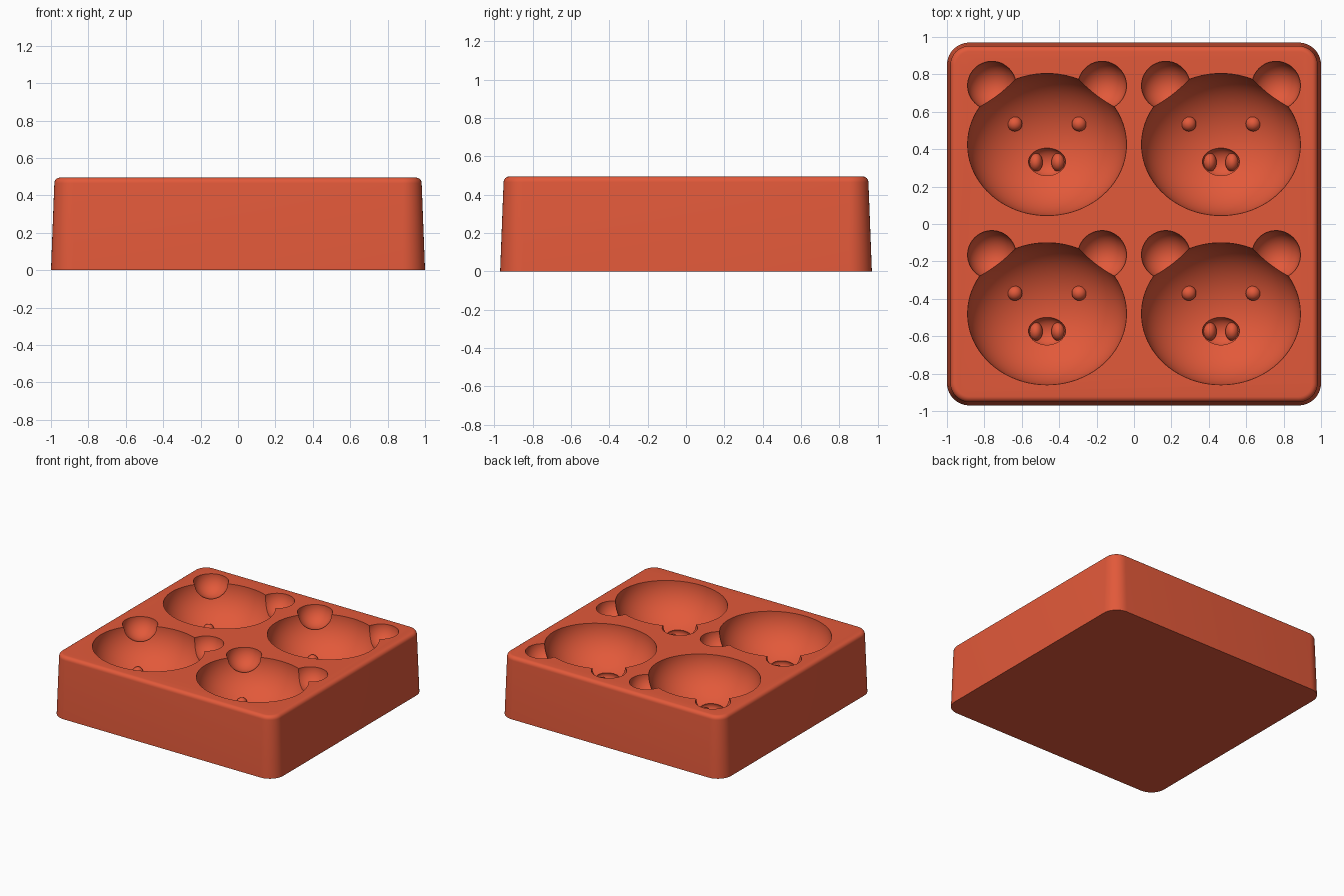
import bpy
import bmesh
from math import sin, cos, pi
from mathutils import Matrix, Vector

if "Cube" in bpy.data.objects:
    bpy.data.objects.remove(bpy.data.objects["Cube"], do_unlink=True)

TOP = 0.495

clay = bpy.data.materials.new("terracotta red")
clay.use_nodes = True
clay.diffuse_color = (0.76, 0.10, 0.042, 1)
clay.node_tree.nodes["Principled BSDF"].inputs["Base Color"].default_value = clay.diffuse_color


def make_object(name, bm):
    mesh = bpy.data.meshes.new(name)
    bm.to_mesh(mesh)
    bm.free()
    mesh.materials.append(clay)
    obj = bpy.data.objects.new(name, mesh)
    bpy.context.collection.objects.link(obj)
    return obj


def ellipsoid(name, centre, radii, segments=48, rings=25):
    bm = bmesh.new()
    bmesh.ops.create_uvsphere(bm, u_segments=segments, v_segments=rings, radius=1,
                              matrix=Matrix.LocRotScale(Vector(centre), None, Vector(radii)))
    return make_object(name, bm)


def combine(target, tool, operation):
    # Apply an exact boolean, then drop the tool object
    tool.hide_render = True
    mod = target.modifiers.new("shape", 'BOOLEAN')
    mod.operation = operation
    mod.solver = 'EXACT'
    mod.object = tool
    bpy.context.view_layer.objects.active = target
    bpy.ops.object.modifier_apply(modifier=mod.name)
    bpy.data.objects.remove(tool, do_unlink=True)


def rounded_ring(bm, inset, z, half_x=1.0, half_y=0.97, radius=0.12, steps=10):
    # One rounded-rectangle loop of the block
    r = radius - inset
    verts = []
    for corner, (sx, sy) in enumerate([(1, 1), (-1, 1), (-1, -1), (1, -1)]):
        for i in range(steps + 1):
            a = (corner + i / steps) * pi / 2
            verts.append(bm.verts.new((sx * (half_x - radius) + r * cos(a),
                                       sy * (half_y - radius) + r * sin(a), z)))
    return verts


# Tapered block with a softly rounded upper edge
bm = bmesh.new()
EDGE = 0.03
profile = [(0, 0)]
for i in range(7):
    a = i / 6 * pi / 2
    profile.append((0.018 + EDGE * (1 - cos(a)), TOP - EDGE + EDGE * sin(a)))
loops = [rounded_ring(bm, inset, z) for inset, z in profile]
for low, high in zip(loops, loops[1:]):
    for i in range(len(low)):
        j = (i + 1) % len(low)
        bm.faces.new((low[i], low[j], high[j], high[i]))
bm.faces.new(loops[0][::-1])
bm.faces.new(loops[-1])
block = make_object("mould_block", bm)

# Negative of one animal face: head, ears and snout, minus eyes and nostrils
face = ellipsoid("face_cutter", (0, 0, TOP), (0.425, 0.38, 0.32), 80, 41)
for side in (-1, 1):
    combine(face, ellipsoid("ear", (side * 0.295, 0.315, TOP), (0.13, 0.13, 0.13)), 'UNION')
combine(face, ellipsoid("snout", (0, -0.095, TOP - 0.31), (0.1, 0.077, 0.06)), 'UNION')
for side in (-1, 1):
    combine(face, ellipsoid("eye", (side * 0.172, 0.11, TOP - 0.277),
                            (0.04, 0.04, 0.04), 24, 13), 'DIFFERENCE')
    combine(face, ellipsoid("nostril", (side * 0.06, -0.095, TOP - 0.355),
                            (0.037, 0.05, 0.05), 24, 13), 'DIFFERENCE')

# Repeat the negative two by two and carve it out of the block
bm = bmesh.new()
for x in (-0.465, 0.465):
    for y in (-0.48, 0.425):
        start = len(bm.verts)
        bm.from_mesh(face.data)
        bm.verts.ensure_lookup_table()
        bmesh.ops.translate(bm, verts=bm.verts[start:], vec=(x, y, 0))
cutters = make_object("cavity_cutters", bm)
bpy.data.objects.remove(face, do_unlink=True)
combine(block, cutters, 'DIFFERENCE')

# Smooth surfaces with crisp rims
block.data.shade_smooth()
block.data.set_sharp_from_angle(angle=pi / 6)
